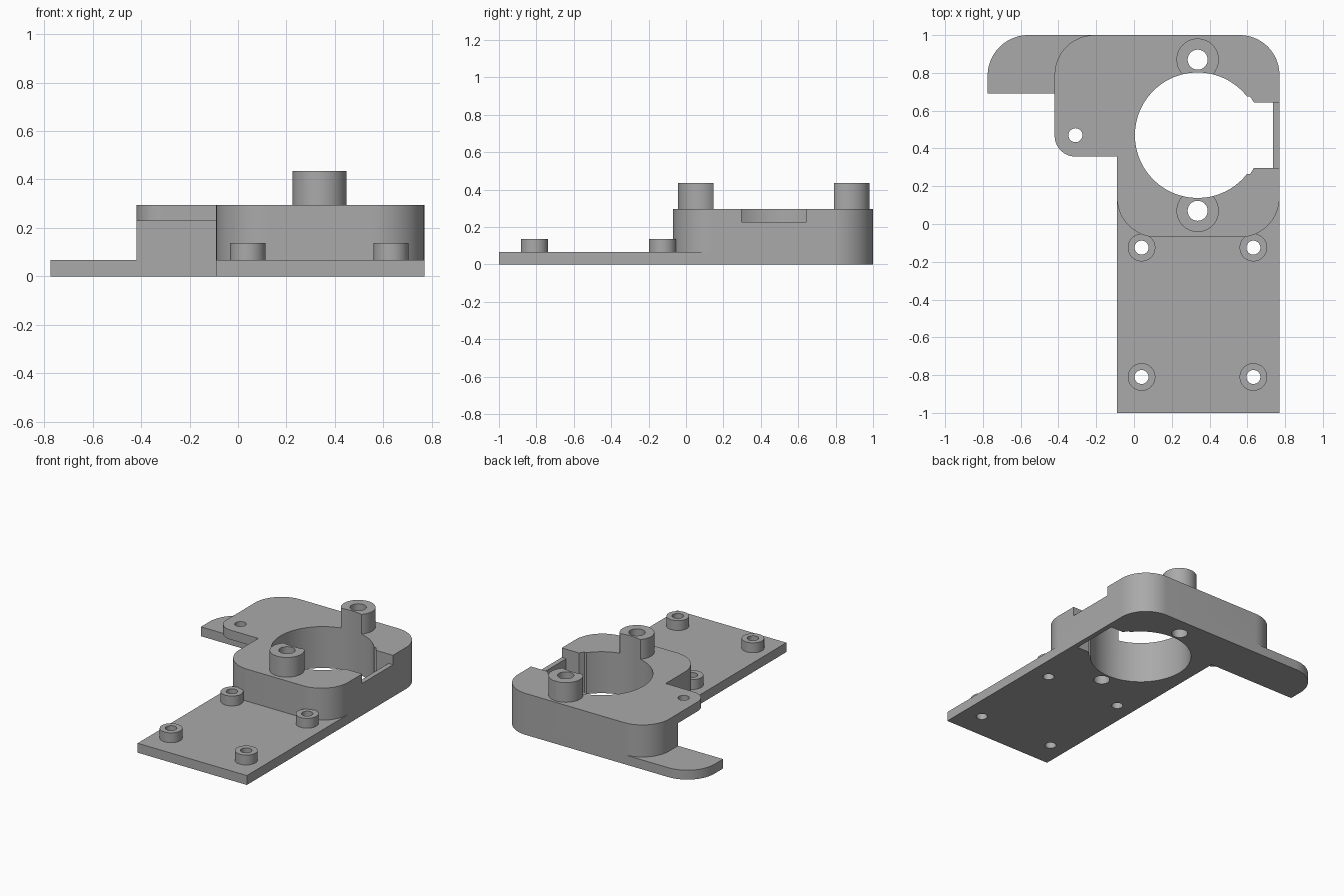
import bpy, bmesh, math
from mathutils import Vector

old = bpy.data.objects.get("Cube")
if old:
    bpy.data.objects.remove(old, do_unlink=True)

grey = bpy.data.materials.new("plain grey")
grey.use_nodes = True
colour = (0.40, 0.40, 0.40, 1)
grey.diffuse_color = colour
grey.node_tree.nodes["Principled BSDF"].inputs["Base Color"].default_value = colour


def rounded(corners, steps=20):
    """Outline from (x, y, radius) corners with right angles."""
    pts = []
    for i, (x, y, r) in enumerate(corners):
        p = Vector((x, y))
        if r == 0:
            pts.append(p)
            continue
        a = (Vector(corners[i - 1][:2]) - p).normalized() * r
        b = (Vector(corners[(i + 1) % len(corners)][:2]) - p).normalized() * r
        for s in range(steps + 1):
            t = s / steps * math.pi / 2
            pts.append(p + a * (1 - math.sin(t)) + b * (1 - math.cos(t)))
    return pts


def circle(x, y, r, n=64):
    return [Vector((x + r * math.cos(math.tau * i / n), y + r * math.sin(math.tau * i / n)))
            for i in range(n)]


def box(x0, x1, y0, y1):
    return [Vector(p) for p in ((x0, y0), (x1, y0), (x1, y1), (x0, y1))]


def extrude(name, outline, z0, z1):
    bm = bmesh.new()
    face = bm.faces.new([bm.verts.new((p.x, p.y, z0)) for p in outline])
    top = bmesh.ops.extrude_face_region(bm, geom=[face])["geom"]
    bmesh.ops.translate(bm, vec=(0, 0, z1 - z0),
                        verts=[g for g in top if isinstance(g, bmesh.types.BMVert)])
    bmesh.ops.recalc_face_normals(bm, faces=bm.faces)
    mesh = bpy.data.meshes.new(name)
    bm.to_mesh(mesh)
    bm.free()
    mesh.materials.append(grey)
    obj = bpy.data.objects.new(name, mesh)
    bpy.context.collection.objects.link(obj)
    return obj


def combine(target, tool, operation):
    mod = target.modifiers.new(operation.lower(), "BOOLEAN")
    mod.operation, mod.object, mod.solver = operation, tool, "EXACT"
    bpy.context.view_layer.objects.active = target
    bpy.ops.object.modifier_apply(modifier=mod.name)
    bpy.data.objects.remove(tool, do_unlink=True)


LEFT, RIGHT, EDGE = -0.09, 0.77, -0.42
PLATE, EAR, TOP = 0.067, 0.228, 0.295
BORE = (0.337, 0.47)
big_bosses = [(0.337, 0.07), (0.337, 0.87)]
small_bosses = [(x, y) for x in (0.04, 0.632) for y in (-0.81, -0.125)]

# Tall housing with rounded corners
bracket = extrude("mounting_bracket", rounded([
    (RIGHT, -0.07, 0.21), (RIGHT, 1, 0.21), (EDGE, 1, 0.21),
    (EDGE, 0.69, 0), (LEFT, 0.69, 0), (LEFT, -0.07, 0.21)]), 0, TOP)

# Overhanging ear, base plate and rear foot
parts = [
    extrude("ear", rounded([(EDGE, 0.357, 0.11), (-0.05, 0.357, 0),
                            (-0.05, 0.72, 0), (EDGE, 0.72, 0)]), EAR, TOP),
    extrude("base_plate", box(LEFT, RIGHT, -1, 0.14), 0, PLATE),
    extrude("rear_foot", rounded([(-0.775, 0.69, 0), (-0.15, 0.69, 0),
                                  (-0.15, 1, 0), (-0.775, 1, 0.215)]), 0, PLATE)]

# Raised screw bosses
parts += [extrude("large_boss", circle(x, y, 0.112), 0.1, 0.435) for x, y in big_bosses]
parts += [extrude("small_boss", circle(x, y, 0.073, 48), 0.03, 0.137) for x, y in small_bosses]
for part in parts:
    combine(bracket, part, "UNION")

# Round bore with a chamfered side pocket and a lowered outer wall
half = [(0.5, 0.205), (0.615, 0.205), (0.635, 0.173), (0.735, 0.173)]
pocket = [Vector((x, BORE[1] + d)) for x, d in half]
pocket += [Vector((x, BORE[1] - d)) for x, d in reversed(half)]
cutters = [extrude("bore_cutter", circle(*BORE, 0.332, 128), -0.1, 0.6),
           extrude("pocket_cutter", pocket, -0.1, 0.6),
           extrude("wall_cutter", box(0.7, 0.9, BORE[1] - 0.173, BORE[1] + 0.173), EAR, 0.6)]

# Screw holes
holes = [(x, y, 0.053) for x, y in big_bosses]
holes += [(x, y, 0.037) for x, y in small_bosses + [(-0.31, 0.47)]]
cutters += [extrude("hole_cutter", circle(*h, 40), -0.1, 0.6) for h in holes]
for cutter in cutters:
    combine(bracket, cutter, "DIFFERENCE")

bpy.ops.object.select_all(action="DESELECT")
bracket.select_set(True)
bpy.context.view_layer.objects.active = bracket
bpy.ops.object.shade_smooth_by_angle(angle=math.radians(30))
